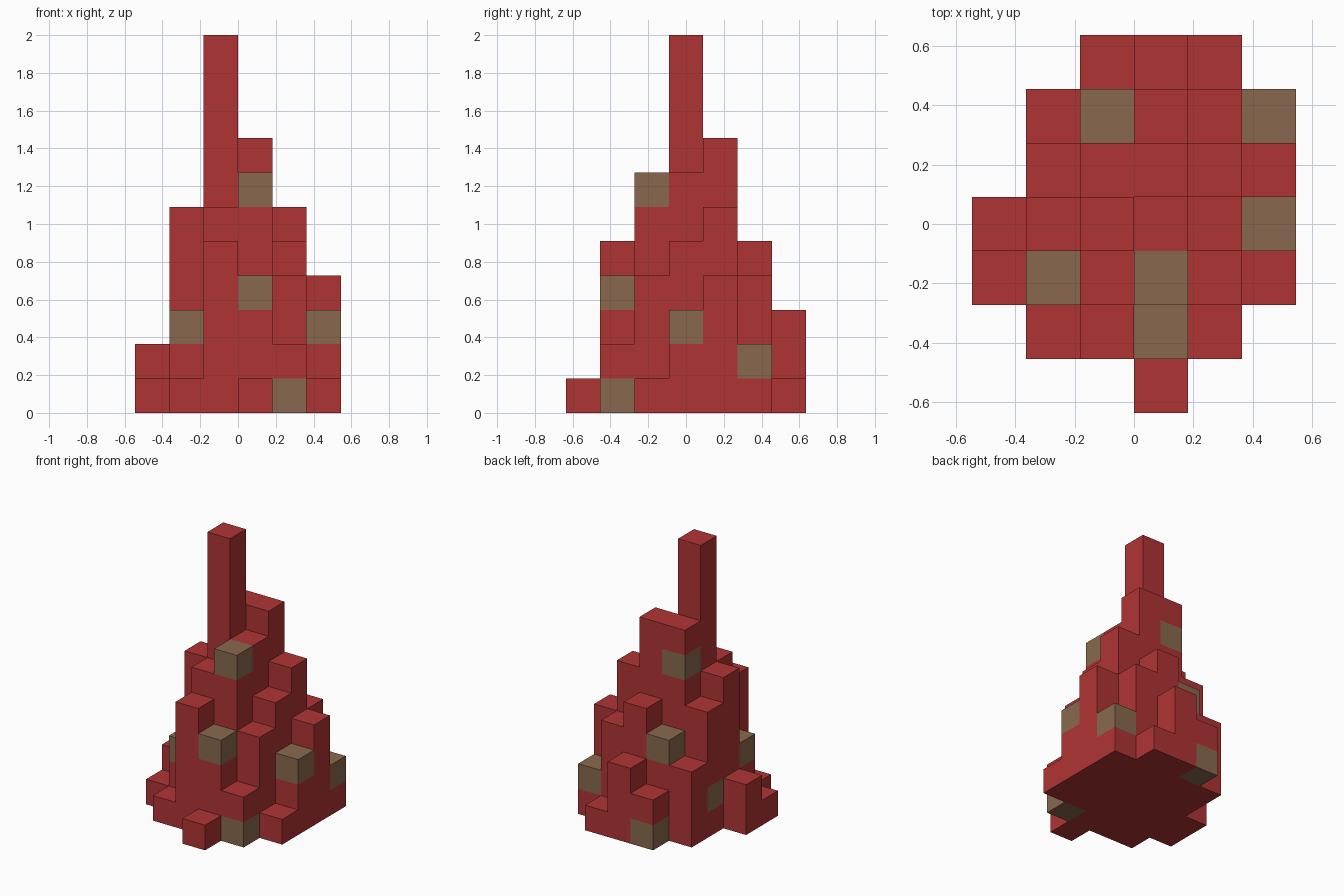
import bpy
import bmesh
from mathutils import Vector

cube = bpy.data.objects.get("Cube")
if cube:
    bpy.data.objects.remove(cube, do_unlink=True)

CELL = 2 / 11

# Column heights in blocks: rows run front to back, entries from -x to +x
HEIGHTS = [
    [0, 0, 0, 1, 0, 0],
    [0, 1, 5, 4, 2, 0],
    [1, 3, 6, 7, 4, 1],
    [2, 6, 11, 7, 5, 3],
    [0, 5, 8, 8, 6, 4],
    [0, 3, 4, 5, 4, 2],
    [0, 0, 2, 3, 1, 0],
]
# Brown blocks as (column, row, level)
BROWN = {(3, 2, 6), (3, 1, 3), (1, 2, 2), (5, 3, 2), (4, 1, 0), (5, 5, 1),
         (2, 4, 6), (2, 5, 3), (2, 6, 0), (1, 4, 1)}

SOLID = {(i, j, k) for j, row in enumerate(HEIGHTS)
         for i, height in enumerate(row) for k in range(height)}
OFFSET = Vector((len(HEIGHTS[0]) / 2, len(HEIGHTS) / 2, 0))


def make_material(name, color):
    mat = bpy.data.materials.new(name)
    mat.use_nodes = True
    mat.diffuse_color = color
    mat.node_tree.nodes["Principled BSDF"].inputs["Base Color"].default_value = color
    return mat


def add_face(bm, cell, axis, sign):
    """Add the side of a block that looks along one axis."""
    normal, u, v = Vector(), Vector(), Vector()
    normal[axis] = sign / 2
    u[(axis + 1) % 3] = sign / 2
    v[(axis + 2) % 3] = 1 / 2
    middle = Vector(cell) + Vector((0.5, 0.5, 0.5)) - OFFSET + normal
    corners = (middle - u - v, middle + u - v, middle + u + v, middle - u + v)
    bm.faces.new([bm.verts.new(c * CELL) for c in corners])


def make_blocks(name, cells, mat):
    """Build the outer skin of a group of blocks."""
    bm = bmesh.new()
    for cell in sorted(cells):
        for axis in range(3):
            for sign in (-1, 1):
                neighbour = list(cell)
                neighbour[axis] += sign
                if tuple(neighbour) not in SOLID:
                    add_face(bm, cell, axis, sign)
    bmesh.ops.remove_doubles(bm, verts=bm.verts, dist=CELL / 100)
    mesh = bpy.data.meshes.new(name)
    bm.to_mesh(mesh)
    bm.free()
    mesh.materials.append(mat)
    obj = bpy.data.objects.new(name, mesh)
    bpy.context.collection.objects.link(obj)


red = make_material("brick_red", (0.434, 0.034, 0.034, 1))
brown = make_material("earth_brown", (0.25, 0.141, 0.076, 1))

# Tall single column, stepped mound and the scattered brown blocks
spire = {c for c in SOLID if c[:2] == (2, 3)}
make_blocks("spire", spire, red)
make_blocks("stepped_mound", SOLID - spire - BROWN, red)
make_blocks("brown_blocks", BROWN, brown)
